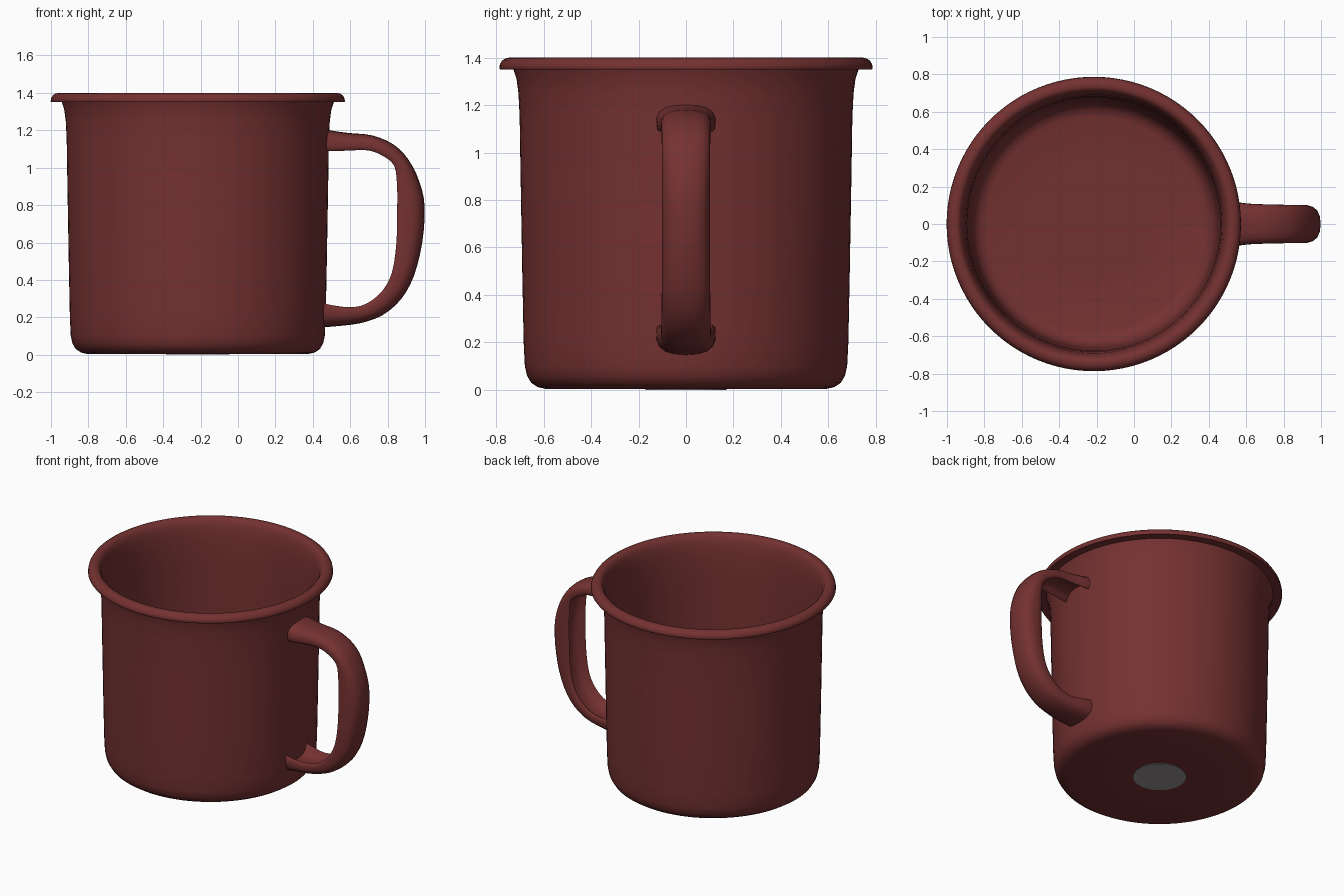
import bpy, bmesh, math
from mathutils import Vector

if "Cube" in bpy.data.objects:
    bpy.data.objects.remove(bpy.data.objects["Cube"])

CX = -0.215  # axis of the cup


def material(name, rgb):
    m = bpy.data.materials.new(name)
    m.diffuse_color = (*rgb, 1)
    m.use_nodes = True
    m.node_tree.nodes["Principled BSDF"].inputs["Base Color"].default_value = m.diffuse_color
    return m


red = material("dark red enamel", (0.178, 0.031, 0.031))
grey = material("grey base", (0.30, 0.28, 0.28))


def finish(name, bm, mat, angle=50):
    bmesh.ops.recalc_face_normals(bm, faces=bm.faces)
    me = bpy.data.meshes.new(name)
    bm.to_mesh(me)
    bm.free()
    me.materials.append(mat)
    ob = bpy.data.objects.new(name, me)
    bpy.context.collection.objects.link(ob)
    bpy.ops.object.select_all(action='DESELECT')
    ob.select_set(True)
    bpy.context.view_layer.objects.active = ob
    bpy.ops.object.shade_smooth_by_angle(angle=math.radians(angle))
    return ob


def spline(pts, n):
    """Catmull-Rom samples through a list of vectors."""
    out = []
    for i in range(len(pts) - 1):
        a, b = pts[max(i - 1, 0)], pts[i]
        c, d = pts[i + 1], pts[min(i + 2, len(pts) - 1)]
        for k in range(n):
            t = k / n
            out.append(0.5 * (2 * b + (c - a) * t + (2 * a - 5 * b + 4 * c - d) * t * t
                              + (3 * b - a - 3 * c + d) * t ** 3))
    return out + [pts[-1]]


def lathe(profile, steps):
    """Revolve an open profile that starts and ends on the axis."""
    bm = bmesh.new()
    rings = []
    for r, z in profile:
        if r == 0:
            rings.append([bm.verts.new((CX, 0, z))] * steps)
        else:
            rings.append([bm.verts.new((CX + r * math.cos(2 * math.pi * i / steps),
                                        r * math.sin(2 * math.pi * i / steps), z))
                          for i in range(steps)])
    for a, b in zip(rings, rings[1:]):
        for i in range(steps):
            j = (i + 1) % steps
            bm.faces.new(list(dict.fromkeys((a[i], a[j], b[j], b[i]))))
    return bm


# Cup: outer wall, rolled rim, inner wall and floor
cup = [(0, 0.004), (0.3, 0.004), (0.59, 0.004), (0.625, 0.012), (0.652, 0.03), (0.67, 0.06),
       (0.679, 0.1), (0.684, 0.2), (0.69, 0.5), (0.697, 0.9), (0.701, 1.15), (0.706, 1.25),
       (0.714, 1.31), (0.727, 1.35), (0.783, 1.35), (0.787, 1.356), (0.784, 1.372),
       (0.775, 1.387), (0.762, 1.396), (0.745, 1.4), (0.728, 1.398), (0.715, 1.388),
       (0.702, 1.36), (0.691, 1.31), (0.683, 1.23), (0.677, 1.1), (0.668, 0.5), (0.661, 0.18),
       (0.654, 0.11), (0.637, 0.07), (0.61, 0.045), (0.575, 0.034), (0.3, 0.032), (0, 0.032)]
finish("cup", lathe(cup, 96), red)

# Bare patch under the base
finish("base_patch", lathe([(0, 0), (0.17, 0), (0.17, 0.005), (0, 0.005)], 32), grey)

# Handle stations: outer x, z, inner x, z, half width
stations = [(0.467, 1.205, 0.467, 1.09, 0.125), (0.52, 1.195, 0.52, 1.088, 0.122),
            (0.60, 1.185, 0.60, 1.092, 0.110), (0.72, 1.172, 0.70, 1.092, 0.105),
            (0.83, 1.125, 0.78, 1.06, 0.103), (0.91, 1.045, 0.835, 1.01, 0.102),
            (0.97, 0.925, 0.85, 0.91, 0.102), (0.998, 0.79, 0.851, 0.77, 0.102),
            (0.985, 0.60, 0.847, 0.60, 0.102), (0.94, 0.42, 0.823, 0.44, 0.102),
            (0.87, 0.295, 0.77, 0.34, 0.103), (0.77, 0.21, 0.69, 0.275, 0.104),
            (0.65, 0.168, 0.61, 0.254, 0.108), (0.52, 0.152, 0.52, 0.262, 0.121),
            (0.457, 0.147, 0.457, 0.275, 0.125)]
path = spline([Vector(s) for s in stations], 3)

# Channel section: rounded outside, hollow towards the hand (side, depth)
half = [(0, 0), (0.4, 0.03), (0.7, 0.12), (0.9, 0.28), (0.99, 0.5), (1.0, 0.75), (0.97, 0.93),
        (0.9, 1.0), (0.82, 0.95), (0.74, 0.8), (0.6, 0.64), (0.35, 0.55), (0, 0.52)]
section = half + [(-v, t) for v, t in half[-2:0:-1]]
bm = bmesh.new()
rings = []
for ox, oz, ix, iz, w in path:
    rings.append([bm.verts.new((ox + (ix - ox) * t, v * w, oz + (iz - oz) * t))
                  for v, t in section])
n = len(section)
for a, b in zip(rings, rings[1:]):
    for i in range(n):
        j = (i + 1) % n
        bm.faces.new((a[i], a[j], b[j], b[i]))
bm.faces.new(rings[0])
bm.faces.new(rings[-1][::-1])
finish("handle", bm, red)
